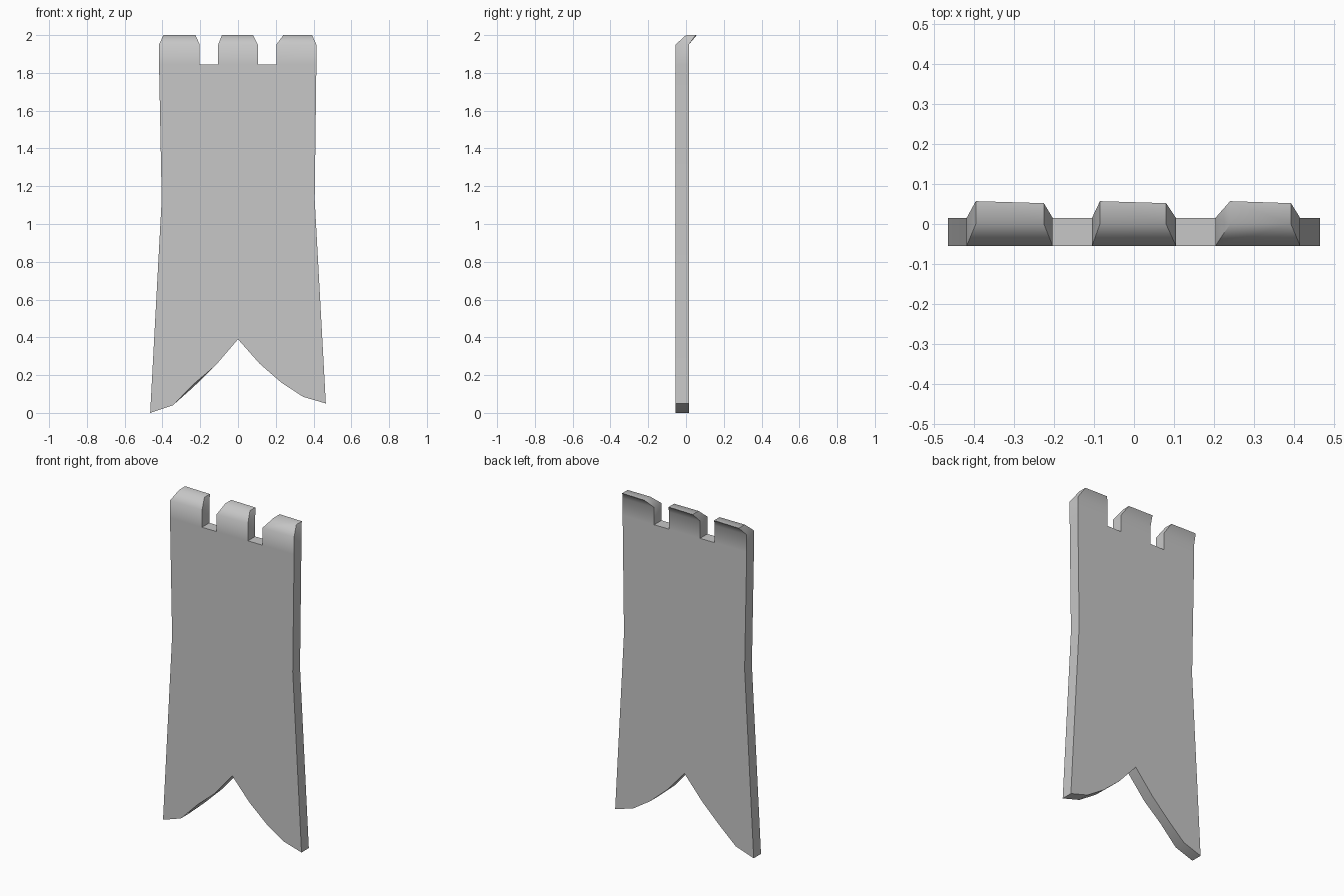
import bpy, bmesh, math

cube = bpy.data.objects.get("Cube")
if cube:
    bpy.data.objects.remove(cube, do_unlink=True)

FRONT, BACK = -0.055, 0.015
SLOT_Z, BEND_Z, TOP_Z = 1.845, 1.95, 2.0

cloth = bpy.data.materials.new("grey cloth")
cloth.use_nodes = True
colour = (0.57, 0.57, 0.57, 1)
cloth.diffuse_color = colour
cloth.node_tree.nodes["Principled BSDF"].inputs["Base Color"].default_value = colour

# Swallow-tail outline, from the right edge round the bottom to the left edge
lower = [(-0.404, 1.13), (-0.465, 0), (-0.345, 0.04), (-0.235, 0.152),
         (-0.12, 0.25), (0, 0.39), (0.115, 0.26), (0.23, 0.16),
         (0.345, 0.085), (0.465, 0.05), (0.406, 1.13)]
CREASE = 3  # tail point that hangs lower on the back
# Each tab: right and left x at its base, then at its tip
tabs = [(-0.418, -0.203, -0.395, -0.225),
        (-0.105, 0.105, -0.085, 0.08),
        (0.203, 0.415, 0.24, 0.392)]

bm = bmesh.new()


def add_side(y, tip_right, tip_left, tail_drop):
    """One sheet of the banner: body, tabs and bent tips; returns its outline."""
    body = [bm.verts.new((x, y, z - (tail_drop if i == CREASE else 0)))
            for i, (x, z) in enumerate(lower)]
    rows = []
    for a, b, c, d in tabs:
        rows.append([[bm.verts.new(p) for p in pair] for pair in (
            ((a, y, SLOT_Z), (b, y, SLOT_Z)),
            ((a, y, BEND_Z), (b, y, BEND_Z)),
            ((c, tip_right, TOP_Z), (d, tip_left, TOP_Z)))])
    bm.faces.new(body + [v for tab in reversed(rows) for v in reversed(tab[0])])
    outline = list(body)
    for base, bend, tip in reversed(rows):
        for low, high in ((base, bend), (bend, tip)):
            bm.faces.new((low[0], low[1], high[1], high[0]))
        outline += [base[1], bend[1], tip[1], tip[0], bend[0], base[0]]
    return outline


front = add_side(FRONT, 0.0, 0.0, 0)
back = add_side(BACK, 0.057, 0.052, 0.014)

# Edge thickness all the way round
for i in range(len(front)):
    j = (i + 1) % len(front)
    bm.faces.new((front[i], front[j], back[j], back[i]))
bmesh.ops.recalc_face_normals(bm, faces=bm.faces[:])

mesh = bpy.data.meshes.new("banner")
bm.to_mesh(mesh)
bm.free()
mesh.materials.append(cloth)
banner = bpy.data.objects.new("banner", mesh)
bpy.context.collection.objects.link(banner)
bpy.ops.object.select_all(action="DESELECT")
banner.select_set(True)
bpy.context.view_layer.objects.active = banner
bpy.ops.object.shade_smooth_by_angle(angle=math.radians(60))
